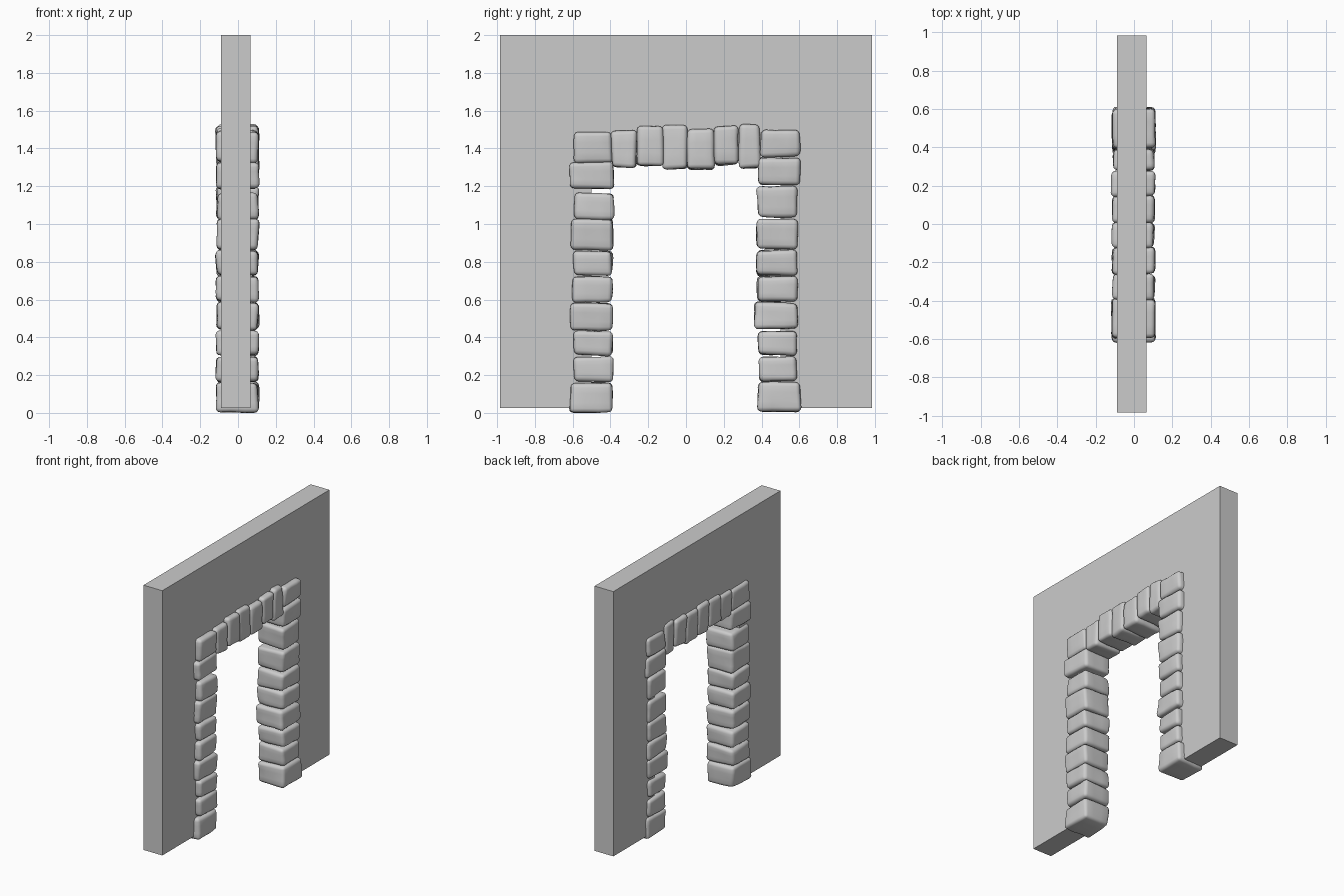
import bpy, bmesh, random
from mathutils import Vector, noise

if "Cube" in bpy.data.objects:
    bpy.data.objects.remove(bpy.data.objects["Cube"])

random.seed(4)


def add_object(name, bm):
    bmesh.ops.recalc_face_normals(bm, faces=bm.faces[:])
    me = bpy.data.meshes.new(name)
    bm.to_mesh(me)
    bm.free()
    ob = bpy.data.objects.new(name, me)
    bpy.context.collection.objects.link(ob)
    return ob


def stone(name, y0, y1, z0, z1):
    """Rough block passing through the wall, with uneven corners and worn edges."""
    bm = bmesh.new()
    bmesh.ops.create_cube(bm, size=1)
    lo, hi = Vector((-0.117, y0, z0)), Vector((0.112, y1, z1))
    mid, size = (lo + hi) / 2, hi - lo
    for v in bm.verts:
        for i in range(3):
            inset = random.uniform(0, 0.014)
            s = 1 if v.co[i] > 0 else -1
            v.co[i] = mid[i] + s * (size[i] / 2 - inset)
    # grid the faces, then round only the block's own edges
    bmesh.ops.subdivide_edges(bm, edges=bm.edges[:], cuts=2, use_grid_fill=True)
    sharp = [e for e in bm.edges if e.calc_face_angle(0) > 0.8]
    bmesh.ops.bevel(bm, geom=sharp, offset=0.02, segments=3, profile=0.5,
                    affect='EDGES', clamp_overlap=True)
    # gentle surface unevenness
    bm.normal_update()
    seed = Vector((random.uniform(0, 50),) * 3)
    shifts = [(v, v.normal * 0.006 * (noise.noise(v.co * 14 + seed) + 0.5))
              for v in bm.verts]
    for v, d in shifts:
        v.co += d
        v.co.z = max(v.co.z, 0)
    for f in bm.faces:
        f.smooth = True
    return add_object(name, bm)


# wall slab with a doorway opening hidden behind the stone frame
profile = [(-0.985, 0.025), (-0.5, 0.025), (-0.5, 1.4), (0.5, 1.4),
           (0.5, 0.025), (0.985, 0.025), (0.985, 2.0), (-0.985, 2.0)]
bm = bmesh.new()
face = bm.faces.new([bm.verts.new((-0.09, y, z)) for y, z in profile])
ext = bmesh.ops.extrude_face_region(bm, geom=[face], use_keep_orig=True)
bmesh.ops.translate(bm, vec=(0.155, 0, 0),
                    verts=[g for g in ext["geom"] if isinstance(g, bmesh.types.BMVert)])
add_object("wall", bm)

# door jambs: (y start, y end, z start, z end) from the bottom up
left = [(-.615, -.385, .0, .165), (-.60, -.385, .16, .30), (-.597, -.388, .30, .435),
        (-.615, -.385, .435, .585), (-.61, -.39, .585, .725), (-.605, -.388, .725, .865),
        (-.617, -.38, .86, 1.028), (-.597, -.38, 1.022, 1.17), (-.617, -.378, 1.18, 1.33),
        (-.60, -.385, 1.325, 1.49)]
right = [(.378, .612, .0, .165), (.382, .592, .16, .30), (.378, .587, .30, .435),
         (.36, .597, .435, .585), (.375, .595, .585, .725), (.375, .593, .722, .865),
         (.368, .598, .865, 1.028), (.375, .597, 1.035, 1.205), (.378, .612, 1.203, 1.357),
         (.393, .602, 1.35, 1.498)]
# upright stones across the top of the doorway
lintel = [(-.397, -.26, 1.297, 1.50), (-.267, -.118, 1.30, 1.52), (-.127, .013, 1.288, 1.522),
          (.003, .152, 1.288, 1.512), (.143, .28, 1.308, 1.52), (.273, .398, 1.295, 1.528)]

for group, blocks in (("left_jamb", left), ("right_jamb", right), ("lintel", lintel)):
    for i, b in enumerate(blocks, 1):
        stone(f"{group}_stone_{i}", *b)
